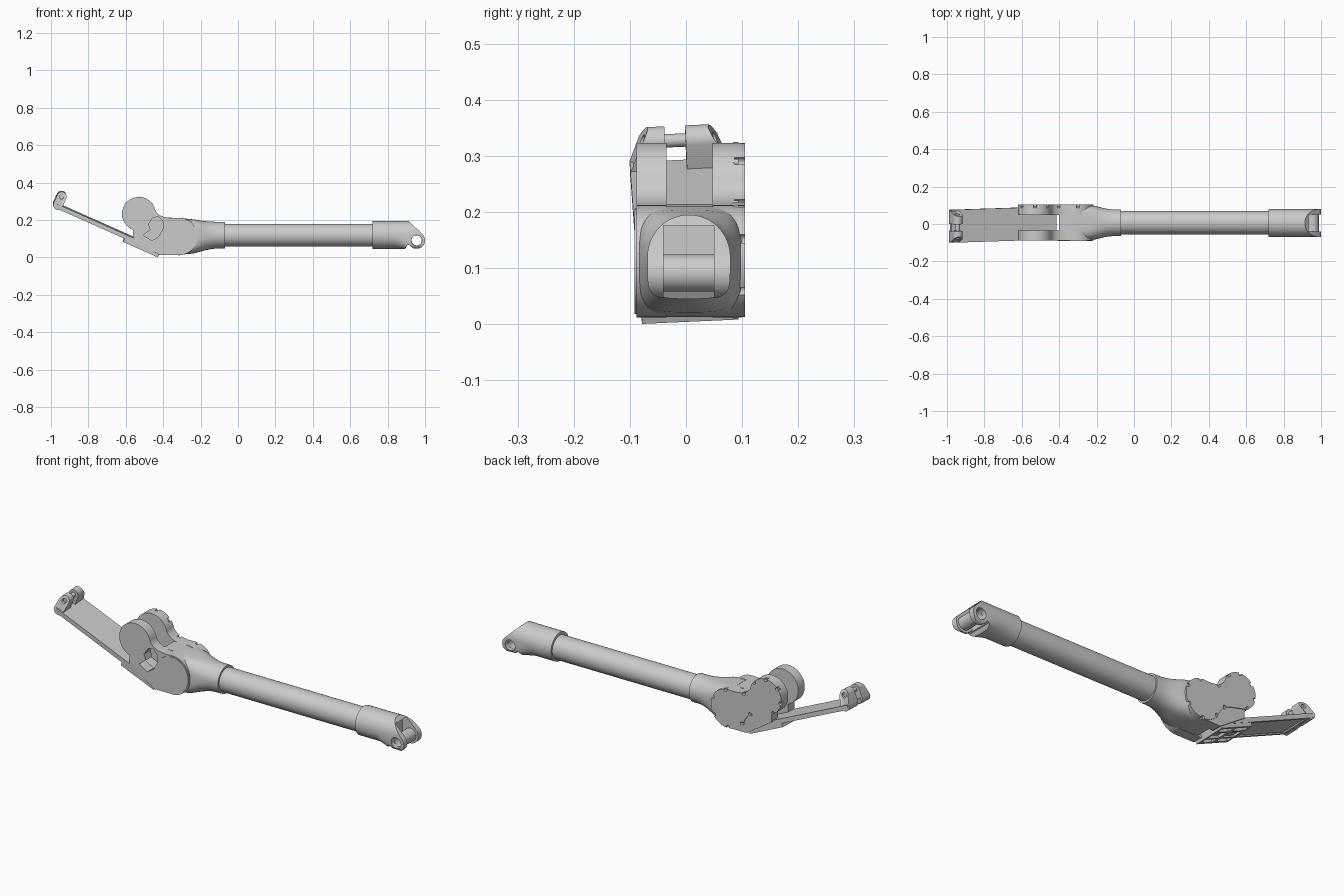
import bpy, bmesh
from math import sin, cos, radians, pi, copysign
from mathutils import Vector, Matrix

if "Cube" in bpy.data.objects:
    bpy.data.objects.remove(bpy.data.objects["Cube"])

# Local frame of the tilted arm: u along the arm, v across it, n up from it
T = radians(24)
u = Vector((-cos(T), -0.03, sin(T))).normalized()
v = Vector((0, 1, 0.04))
v = (v - u * v.dot(u)).normalized()
n = v.cross(u)
ARM = Matrix((u, v, n)).transposed().to_4x4()
ARM.translation = (-0.61, 0, 0.118)
WORLD = Matrix.Identity(4)


def finish(name, bm):
    bmesh.ops.recalc_face_normals(bm, faces=bm.faces[:])
    me = bpy.data.meshes.new(name)
    bm.to_mesh(me)
    bm.free()
    ob = bpy.data.objects.new(name, me)
    bpy.context.collection.objects.link(ob)
    return ob


def skin(name, rings):
    """Skin closed rings of points and cap both ends."""
    bm = bmesh.new()
    loops = [[bm.verts.new(p) for p in r] for r in rings]
    for a, b in zip(loops, loops[1:]):
        for i in range(len(a)):
            j = (i + 1) % len(a)
            bm.faces.new((a[i], a[j], b[j], b[i]))
    bm.faces.new(loops[0])
    bm.faces.new(loops[-1])
    return finish(name, bm)


def prism(name, profile, c0, c1, frame=WORLD):
    """Extrude an (x, z) profile along y; an end may be a function of z."""
    end = lambda c, b: c(b) if callable(c) else c
    return skin(name, [[frame @ Vector((a, end(c, b), b)) for a, b in profile] for c in (c0, c1)])


def box(name, a, c, b, frame=WORLD):
    return prism(name, [(a[0], b[0]), (a[1], b[0]), (a[1], b[1]), (a[0], b[1])], c[0], c[1], frame)


def arc(cx, cz, r, d0, d1, k=24):
    return [(cx + r * cos(radians(d0 + (d1 - d0) * i / k)),
             cz + r * sin(radians(d0 + (d1 - d0) * i / k))) for i in range(k + 1)]


def circle(cx, cz, r, k=40):
    return arc(cx, cz, r, 0, 360, k)[:-1]


def loft(name, stations, k=56):
    """Stations along x: x, y centre, z centre, half width, half height, top and bottom roundness."""
    rings = []
    for x, yc, zc, hw, hh, et, eb in stations:
        ring = []
        for i in range(k):
            t = 2 * pi * (i + 0.5) / k
            e = et if sin(t) > 0 else eb
            ring.append((x, yc + hw * copysign(abs(cos(t)) ** e, cos(t)),
                         zc + hh * copysign(abs(sin(t)) ** e, sin(t))))
        rings.append(ring)
    return skin(name, rings)


def boolean(ob, cutters, op='DIFFERENCE'):
    for c in cutters:
        c.hide_render = True
        m = ob.modifiers.new('cut', 'BOOLEAN')
        m.operation, m.object, m.solver = op, c, 'EXACT'
    dg = bpy.context.evaluated_depsgraph_get()
    me = bpy.data.meshes.new_from_object(ob.evaluated_get(dg))
    ob.modifiers.clear()
    ob.data = me
    for c in cutters:
        bpy.data.objects.remove(c)


# Main tube
loft('tube', [(x, 0.007, 0.118, 0.062, 0.061, 1, 1) for x in (-0.09, 0.75)])

# Fork end: round sleeve turning into an arch, trimmed to the eye profile
fork = loft('fork_end', [(0.72, 0.005, 0.12, 0.074, 0.074, 1, 1), (0.84, 0.005, 0.12, 0.074, 0.074, 1, 1),
                         (0.90, 0.005, 0.12, 0.074, 0.075, 1, 0.45), (1.02, 0.005, 0.12, 0.074, 0.075, 1, 0.35)])
side = [(0.7, 0.0), (0.7, 0.25), (0.87, 0.25), (0.915, 0.193)] + arc(0.955, 0.091, 0.045, 42, -150) \
    + [(0.905, 0.064), (0.89, 0.04), (0.89, 0.0)]
boolean(fork, [prism('trim', side, -0.2, 0.2)], 'INTERSECT')
boolean(fork, [box('slot', (0.91, 1.1), (-0.04, 0.05), (0.0, 0.176)),
               prism('eye_hole', circle(0.955, 0.091, 0.028), -0.2, 0.2)])
# Hollow bush across the fork
bush = prism('fork_bush', circle(0.955, 0.091, 0.033), -0.045, 0.055)
boolean(bush, [prism('bore', circle(0.955, 0.091, 0.027), -0.2, 0.2)])

# Flared socket between tube and knuckle
loft('socket', [(-0.07, 0.006, 0.119, 0.071, 0.071, 1, 1), (-0.11, 0.006, 0.119, 0.071, 0.071, 1, 1),
                (-0.14, 0.007, 0.118, 0.074, 0.073, 0.96, 0.96), (-0.17, 0.007, 0.116, 0.080, 0.077, 0.86, 0.86),
                (-0.20, 0.007, 0.114, 0.088, 0.083, 0.74, 0.74), (-0.235, 0.007, 0.112, 0.093, 0.091, 0.58, 0.55),
                (-0.32, 0.007, 0.112, 0.094, 0.099, 0.4, 0.35)])

# Knuckle cheeks: upper disc, neck, lower disc and wedge down to the arm
A, B = (-0.53, 0.233), (-0.316, 0.112)
neck_top = [(-0.36, 0.210), (-0.40, 0.217), (-0.425, 0.230)]
wedge = [(-0.56, 0.105), (-0.42, 0.012)]
cheek = arc(*A, 0.09, 10, 250, 40) + wedge + arc(*B, 0.1, -90, 95, 30) + neck_top
front = prism('front_cheek', cheek, -0.088, -0.035)
pocket = [(-0.507, 0.118), (-0.468, 0.148), (-0.478, 0.178), (-0.455, 0.212), (-0.425, 0.218),
          (-0.40, 0.19), (-0.40, 0.155), (-0.425, 0.112), (-0.46, 0.09)]
boolean(front, [prism('pocket', pocket, -0.2, 0.0)])
back = prism('back_cheek', cheek, 0.047, 0.1)
prism('front_cap', circle(*B, 0.094, 56), -0.092, -0.08)
# Core joining the cheeks
prism('knuckle_core', [(-0.40, 0.214), (-0.40, 0.015)] + arc(*B, 0.098, -90, 90), -0.04, 0.052)

# Back cover plate with screw notches round its rim
peanut = arc(*A, 0.09, 10, 265, 40) + [(-0.49, 0.132), (-0.45, 0.12), (-0.425, 0.1)] \
    + arc(*B, 0.1, 200, 455, 40) + neck_top
cover = prism('back_cover', peanut, 0.098, 0.105)
spots = arc(*A, 0.086, 40, 240, 4) + arc(*B, 0.096, 215, 440, 4)
spots += [(-0.405, 0.214), (-0.44, 0.116)]
for ob in (cover, back):
    boolean(ob, [prism('notch', circle(x, z, 0.009, 12), 0.086, 0.12) for x, z in spots])
for x, z in spots:
    prism('cover_screw', circle(x, z, 0.006, 12), 0.084, 0.094)

# Arm plate with shallow recess underneath
arm = box('arm_plate', (-0.21, 0.405), (-0.088, 0.088), (-0.012, 0.011), ARM)
boolean(arm, [box('recess', (0.01, 0.36), (-0.076, 0.076), (-0.05, -0.006), ARM)])

# Framed base plate under the knuckle
base = box('base_plate', (-0.21, -0.008), (-0.086, 0.086), (-0.031, -0.010), ARM)
boolean(base, [box('window', s, w, (-0.06, -0.018), ARM)
               for s in ((-0.195, -0.12), (-0.10, -0.022)) for w in ((-0.072, -0.04), (-0.028, 0.028), (0.04, 0.072))])
box('base_panel', (-0.085, -0.04), (-0.016, 0.016), (-0.027, -0.015), ARM)

# Hinge lugs on the arm end, flaring outwards towards the plate
pill = arc(0.39, 0.056, 0.026, 0, 180) + arc(0.39, 0.008, 0.026, 180, 360)
flare = lambda b: 0.088 - max(0, b - 0.025) * 0.6
for name, inner, sgn in (('lug_front', -0.024, -1), ('lug_back', 0.013, 1)):
    lug = prism(name, pill, inner, lambda b, k=sgn: k * flare(b), ARM)
    boolean(lug, [prism('pin_hole', circle(0.39, 0.056, 0.0125, 24), sgn * 0.055, sgn * 0.2, ARM)])
prism('lug_pin', circle(0.39, 0.056, 0.012, 24), -0.05, 0.04, ARM)

# Smooth the curved sides, keep edges crisp
for ob in bpy.data.objects:
    ob.select_set(True)
    bpy.context.view_layer.objects.active = ob
bpy.ops.object.shade_smooth_by_angle(angle=radians(32))
